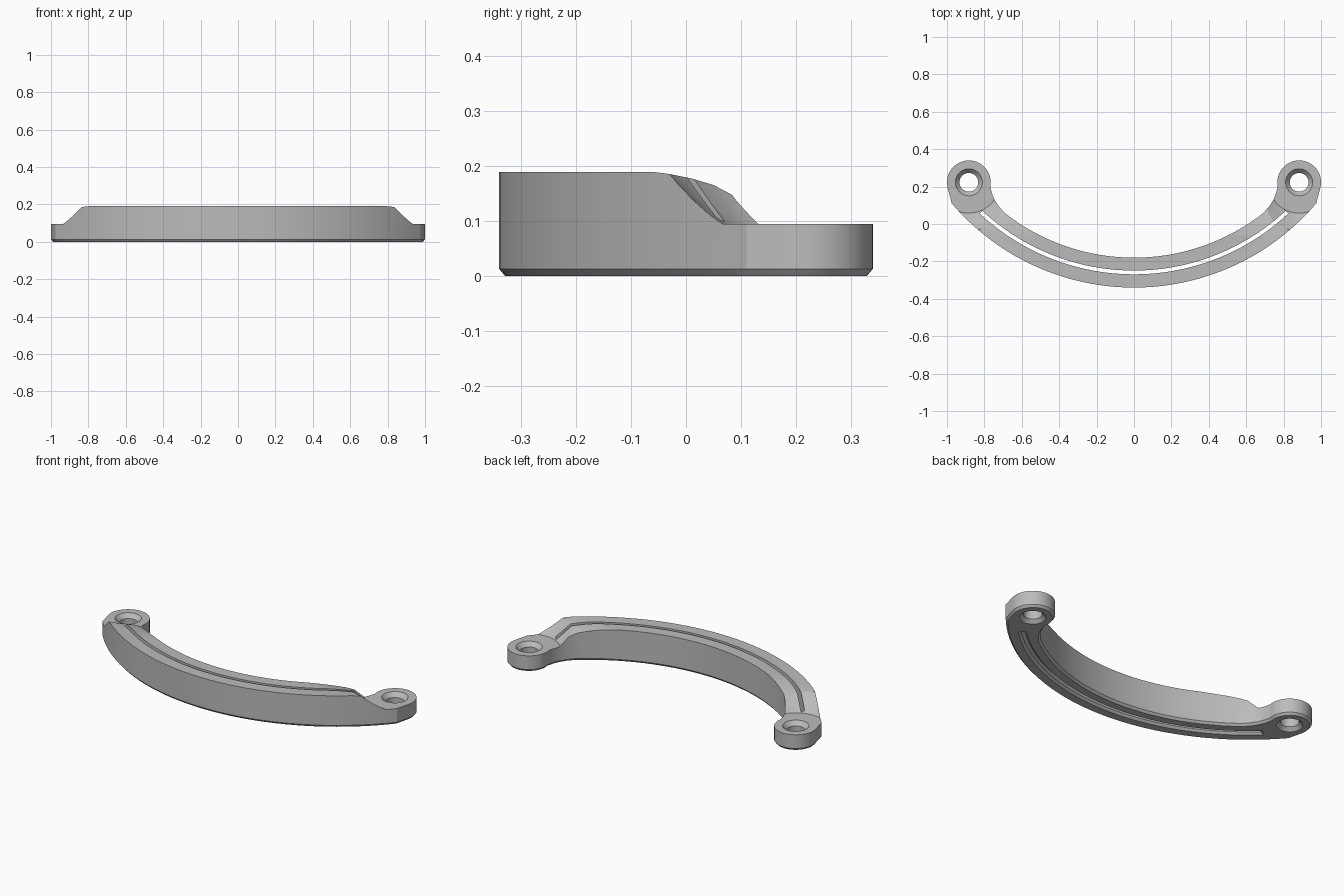
import bpy, bmesh, math
from math import sin, cos, radians
from mathutils import Vector

cube = bpy.data.objects.get("Cube")
if cube:
    bpy.data.objects.remove(cube, do_unlink=True)

ARC_Y = 0.94                      # centre of the bow's arcs
R_OUT, R_IN = 1.28, 1.12
EAR, EAR_R = Vector((0.883, 0.223)), 0.117
EAR_TOP, TOP = 0.095, 0.19

grey = bpy.data.materials.new("satin_grey")
grey.use_nodes = True
grey.diffuse_color = (0.5, 0.5, 0.5, 1)
grey.node_tree.nodes["Principled BSDF"].inputs["Base Color"].default_value = (0.5, 0.5, 0.5, 1)


def arc(cx, cy, r, a0, a1, n):
    """Points on an arc, angles in degrees."""
    steps = [radians(a0 + (a1 - a0) * i / n) for i in range(n + 1)]
    return [Vector((cx + r * cos(a), cy + r * sin(a))) for a in steps]


def offset(pts, d):
    """Move a counter-clockwise outline inwards by d."""
    out = []
    for i, p in enumerate(pts):
        a = (p - pts[i - 1]).normalized()
        b = (pts[(i + 1) % len(pts)] - p).normalized()
        n = Vector((-a.y - b.y, a.x + b.x)).normalized()
        out.append(p + n * d / max(0.5, n.dot(Vector((-a.y, a.x)))))
    return out


def loft(name, loops):
    """Skin closed loops of 3D points and cap both ends."""
    bm = bmesh.new()
    rings = [[bm.verts.new(p) for p in loop] for loop in loops]
    for lo, hi in zip(rings, rings[1:]):
        for i in range(len(lo)):
            bm.faces.new((lo[i - 1], lo[i], hi[i], hi[i - 1]))
    bm.faces.new(rings[0][::-1])
    bm.faces.new(rings[-1])
    bmesh.ops.recalc_face_normals(bm, faces=bm.faces)
    mesh = bpy.data.meshes.new(name)
    bm.to_mesh(mesh)
    bm.free()
    ob = bpy.data.objects.new(name, mesh)
    bpy.context.collection.objects.link(ob)
    mesh.materials.append(grey)
    return ob


def level(pts, z):
    return [(p.x, p.y, z) for p in pts]


def turned(name, centre, profile, n=48):
    """Solid of revolution from (radius, height) pairs."""
    return loft(name, [level(arc(*centre, r, 0, 360 * (n - 1) / n, n - 1), z) for r, z in profile])


def cut(ob, cutter):
    cutter.hide_render = True
    mod = ob.modifiers.new("cut", 'BOOLEAN')
    mod.operation, mod.solver, mod.object = 'DIFFERENCE', 'EXACT', cutter
    bpy.context.view_layer.objects.active = ob
    bpy.ops.object.modifier_apply(modifier=mod.name)
    bpy.data.objects.remove(cutter, do_unlink=True)


# Outline of the bow with an ear at each end
half = arc(0, ARC_Y, R_OUT, -90, -40.4, 20)
half += arc(*EAR, EAR_R, -11, 192, 28)
half += [Vector(p) for p in ((0.758, 0.16), (0.743, 0.125), (0.722, 0.093))]
half += arc(0, ARC_Y, R_IN, -52, -90, 16)
mirrored = [Vector((-p.x, p.y)) for p in half[-2:0:-1]]
outline = half + mirrored

# Body with a chamfered foot
body = loft("bow_handle", [level(offset(outline, 0.011), 0),
                           level(outline, 0.013), level(outline, TOP)])

# Gentle fall of the top towards the back
fall = [(-0.07, TOP + 0.001), (-0.03, 0.186), (0.01, 0.178), (0.05, 0.166),
        (0.09, 0.145), (0.16, 0.1), (0.5, 0.1), (0.5, 0.3), (-0.07, 0.3)]
cut(body, loft("fall_cutter", [[(x, y, z) for y, z in fall] for x in (-1.2, 1.2)]))

# Long slot following the bow, flared underneath
slot = arc(0, ARC_Y, 1.209, -133, -47, 48) + arc(0, ARC_Y, 1.189, -47, -133, 48)
cut(body, loft("slot_cutter", [level(offset(slot, -0.014), -0.002),
                               level(slot, 0.013), level(slot, 0.3)]))

# Low ears with conical shoulders and countersunk screw holes
for side in (-1, 1):
    centre = (side * EAR.x, EAR.y)
    cut(body, turned("shoulder_cutter", centre,
                     [(0.165, EAR_TOP), (0.285, 0.212), (0.285, 0.3)]))
    cut(body, turned("hole_cutter", centre,
                     [(0.072, -0.002), (0.05, 0.02), (0.05, 0.07), (0.074, 0.097)]))

bpy.ops.object.select_all(action='DESELECT')
body.select_set(True)
bpy.context.view_layer.objects.active = body
bpy.ops.object.shade_smooth_by_angle(angle=radians(25))
